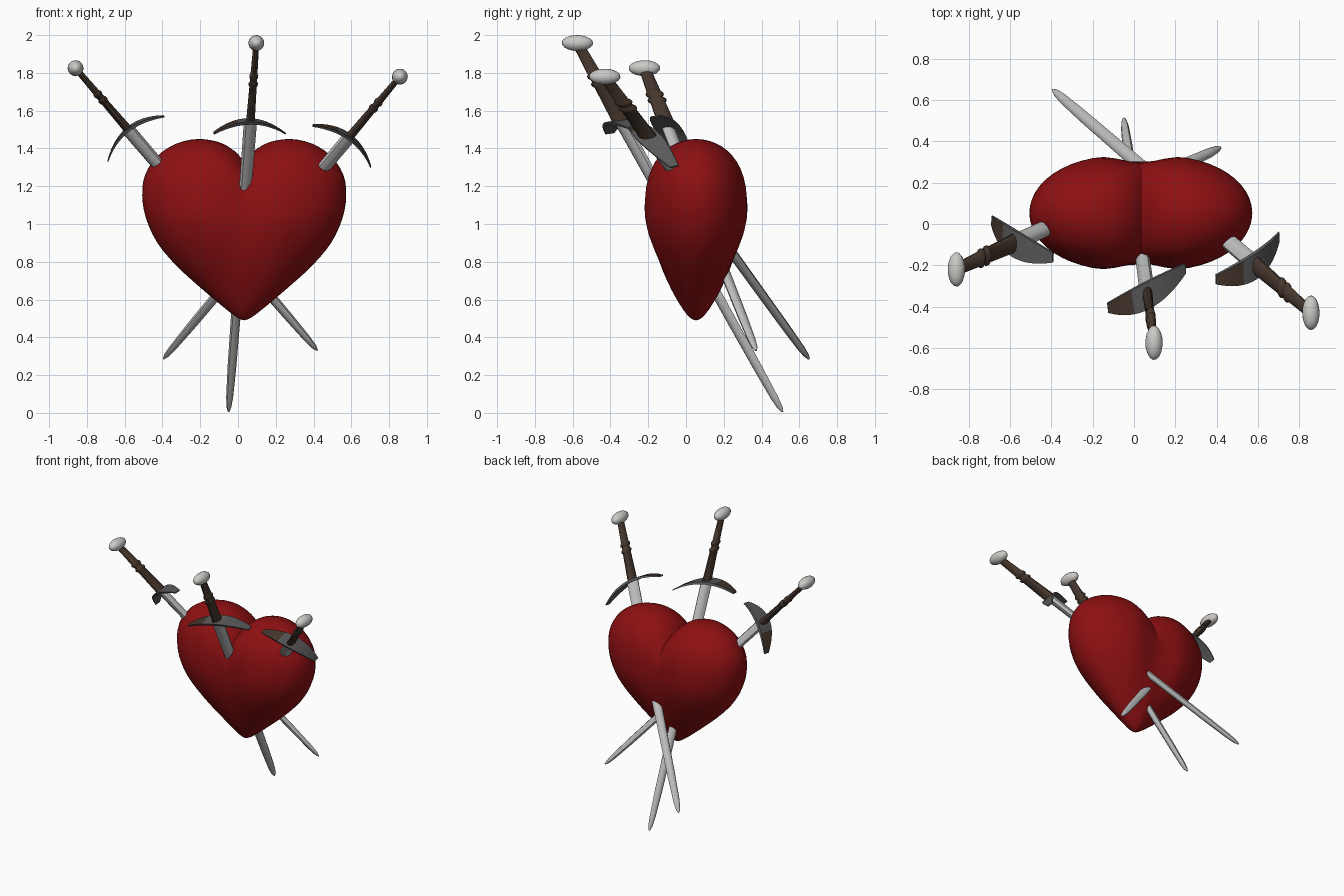
import bpy, bmesh, math
from mathutils import Vector, Matrix

if "Cube" in bpy.data.objects:
    bpy.data.objects.remove(bpy.data.objects["Cube"])


def material(name, r, g, b):
    m = bpy.data.materials.new(name)
    m.diffuse_color = (r, g, b, 1)
    m.use_nodes = True
    m.node_tree.nodes["Principled BSDF"].inputs["Base Color"].default_value = m.diffuse_color
    return m


RED = material("deep red", 0.27, 0.005, 0.006)
STEEL = material("blade steel", 0.5, 0.5, 0.5)
SILVER = material("pommel silver", 0.6, 0.59, 0.57)
IRON = material("dark iron", 0.1, 0.1, 0.1)
LEATHER = material("brown leather", 0.06, 0.038, 0.026)


def finish(bm, name, mats, matrix=None, angle=40):
    if matrix:
        bm.transform(matrix)
    bmesh.ops.recalc_face_normals(bm, faces=bm.faces)
    me = bpy.data.meshes.new(name)
    bm.to_mesh(me)
    bm.free()
    for m in mats:
        me.materials.append(m)
    ob = bpy.data.objects.new(name, me)
    bpy.context.collection.objects.link(ob)
    bpy.ops.object.select_all(action='DESELECT')
    ob.select_set(True)
    bpy.context.view_layer.objects.active = ob
    bpy.ops.object.shade_smooth_by_angle(angle=math.radians(angle))
    return ob


def loft(rings):
    """Skin a list of closed rings and cap both ends."""
    bm = bmesh.new()
    vs = [[bm.verts.new(p) for p in r] for r in rings]
    n = len(rings[0])
    for a, b in zip(vs, vs[1:]):
        for i in range(n):
            j = (i + 1) % n
            bm.faces.new((a[i], a[j], b[j], b[i]))
    bm.faces.new(vs[0])
    bm.faces.new(vs[-1])
    return bm


def oval(rx, ry, z, n):
    return [(rx * math.cos(math.tau * i / n), ry * math.sin(math.tau * i / n), z) for i in range(n)]


# heart: half outline, mirrored, inflated front and back
half = [(0, 1.33), (.05, 1.385), (.13, 1.432), (.245, 1.45), (.36, 1.425), (.46, 1.36), (.525, 1.26),
        (.54, 1.15), (.52, 1.03), (.46, .9), (.36, .78), (.24, .67), (.11, .56), (.035, .503), (0, .49)]


def smooth_path(pts, sub=3):
    out = []
    for i in range(len(pts) - 1):
        p0, p1, p2, p3 = [Vector(pts[min(max(k, 0), len(pts) - 1)]) for k in (i - 1, i, i + 1, i + 2)]
        for s in range(sub):
            t = s / sub
            out.append(.5 * (2 * p1 + (p2 - p0) * t + (2 * p0 - 5 * p1 + 4 * p2 - p3) * t * t
                             + (3 * p1 - p0 - 3 * p2 + p3) * t ** 3))
    return out + [Vector(pts[-1])]


right = smooth_path(half)
outline = right + [Vector((-p.x, p.y)) for p in right[-2:0:-1]]
CX, CY, CZ = .033, .053, 1.05


def heart_point(p, rho, side):
    x, z = p.x * rho, CZ + (p.y - CZ) * rho
    depth = .245 * math.sqrt(max(0, 1 - rho ** 2.5))
    k = min(1, abs(x) / .22)
    depth *= 1 + .16 * k * k * (3 - 2 * k)
    depth *= 1 - .5 * (max(0, CZ - z) / .56) ** 1.5
    return (CX + x, CY + side * depth, z)


rhos = [math.sin(math.pi / 2 * i / 14) for i in range(1, 15)]
rings = [[heart_point(p, r, -1) for p in outline] for r in rhos]
rings += [[heart_point(p, r, 1) for p in outline] for r in rhos[-2::-1]]
finish(loft(rings), "heart", [RED], angle=60)


# swords: built straight along local z, then placed and stretched in depth
STRETCH = 2


def sword(label, pommel, tip, guard_dir):
    def squash(v):
        return Vector((v[0], v[1] / STRETCH, v[2]))
    p, t = squash(pommel), squash(tip)
    length = (t - p).length
    d = (t - p).normalized()
    u = squash(guard_dir)
    u = (u - d * u.dot(d)).normalized()
    v = d.cross(u)
    frame = Matrix((u, v, d)).transposed().to_4x4()
    mat = Matrix.Diagonal((1, STRETCH, 1, 1)) @ Matrix.Translation(p) @ frame

    # pommel
    bm = bmesh.new()
    bmesh.ops.create_uvsphere(bm, u_segments=16, v_segments=10, radius=.042)
    finish(bm, label + "_pommel", [SILVER], mat, 60)

    # grip with raised bands
    prof = [(.025, .016), (.17, .019), (.178, .024), (.19, .024), (.198, .019),
            (.212, .019), (.22, .025), (.232, .025), (.24, .02), (.40, .023), (.437, .024)]
    finish(loft([oval(r, r, z, 12) for z, r in prof]), label + "_grip", [LEATHER], mat)

    # curved crossguard, leaf shaped
    rings = []
    n = 16
    for i in range(n + 1):
        a = 2 * i / n - 1
        x, z = .195 * a, .432 + .065 * a * a
        w, h = .034 - .022 * a * a, .008 - .004 * a * a
        rings.append([(x, -w, z - h), (x, w, z - h), (x, w, z + h), (x, -w, z + h)])
    bm = loft(rings)
    bm.normal_update()
    for f in bm.faces:
        c = f.calc_center_median()
        on_top = c.z < .432 + .065 * (c.x / .195) ** 2 - .002
        f.material_index = 1 if on_top and c.x < -.08 else 0
    finish(bm, label + "_crossguard", [IRON, LEATHER], mat)

    # tapered blade with a rounded point
    rings = []
    for s, w, h in [(.435, .036, .018), (.75, .034, .017), (1.2, .029, .015), (length - .25, .024, .013),
                    (length - .08, .019, .011), (length - .025, .013, .008), (length, .004, .003)]:
        rings.append(oval(w, h, s, 8))
    finish(loft(rings), label + "_blade", [STEEL], mat, 50)


sword("left_sword", (-.86, -.22, 1.825), (.42, .37, .33), (.285, -.18, .24))
sword("middle_sword", (.097, -.575, 1.958), (-.05, .51, .005), (.37, .2, -.02))
sword("right_sword", (.857, -.43, 1.78), (-.395, .65, .285), (.3, .22, -.235))
